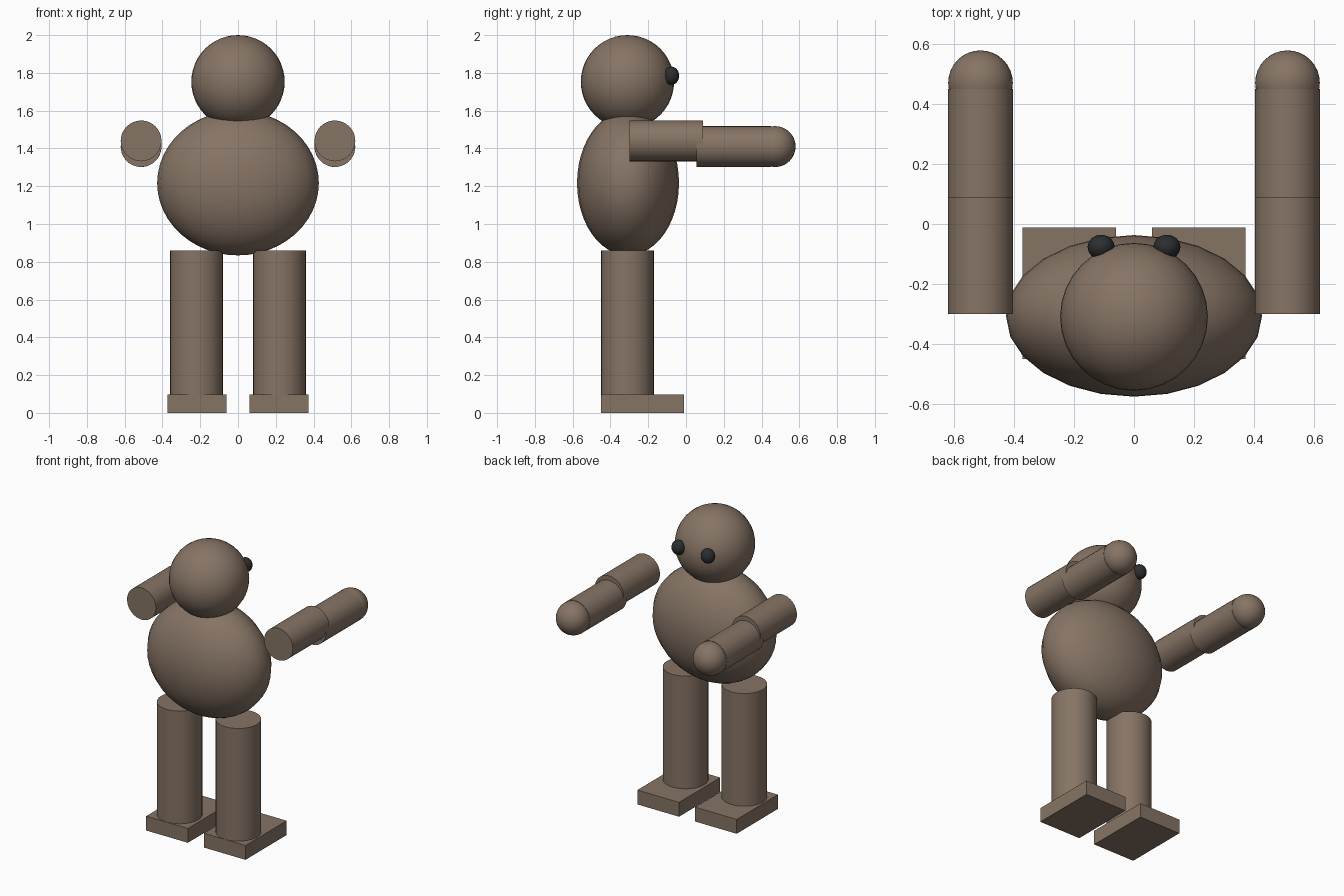
import bpy
import math

if "Cube" in bpy.data.objects:
    bpy.data.objects.remove(bpy.data.objects["Cube"])


def material(name, color):
    m = bpy.data.materials.new(name)
    m.diffuse_color = (*color, 1)
    m.use_nodes = True
    m.node_tree.nodes["Principled BSDF"].inputs["Base Color"].default_value = m.diffuse_color
    return m


BROWN = material("warm brown", (0.24, 0.175, 0.13))
BLACK = material("charcoal", (0.025, 0.027, 0.028))


def finish(name, mat):
    ob = bpy.context.object
    ob.name = name
    ob.data.materials.append(mat)
    bpy.ops.object.shade_smooth()
    return ob


def ball(name, loc, radii, mat=BROWN, segments=32, rings=24):
    bpy.ops.mesh.primitive_uv_sphere_add(segments=segments, ring_count=rings, radius=1, location=loc)
    bpy.context.object.scale = radii
    return finish(name, mat)


def tube(name, loc, radius, length, along_y=False):
    bpy.ops.mesh.primitive_cylinder_add(vertices=32, radius=radius, depth=length, location=loc,
                                        rotation=(math.pi / 2 if along_y else 0, 0, 0))
    ob = finish(name, BROWN)
    bpy.ops.object.shade_smooth_by_angle(angle=math.radians(40))
    return ob


# Torso and head
ball("body", (0, -0.307, 1.217), (0.428, 0.27, 0.383), segments=24)
ball("head", (0, -0.31, 1.753), (0.247, 0.247, 0.247))

for side, s in (("left", -1), ("right", 1)):
    # Eye
    ball(side + "_eye", (s * 0.11, -0.077, 1.785), (0.045, 0.041, 0.048), BLACK, 24, 16)

    # Arm reaching forward
    tube(side + "_upper_arm", (s * 0.513, -0.105, 1.44), 0.108, 0.39, True)
    tube(side + "_forearm", (s * 0.513, 0.253, 1.41), 0.108, 0.395, True)
    ball(side + "_hand", (s * 0.513, 0.472, 1.41), (0.108, 0.108, 0.108))

    # Leg
    tube(side + "_thigh", (s * 0.22, -0.31, 0.665), 0.14, 0.39)
    tube(side + "_shin", (s * 0.22, -0.31, 0.265), 0.14, 0.41)

    # Foot
    bpy.ops.mesh.primitive_cube_add(size=1, location=(s * 0.216, -0.231, 0.0485))
    bpy.context.object.scale = (0.312, 0.44, 0.097)
    finish(side + "_foot", BROWN)
    bpy.ops.object.shade_smooth_by_angle(angle=math.radians(40))
